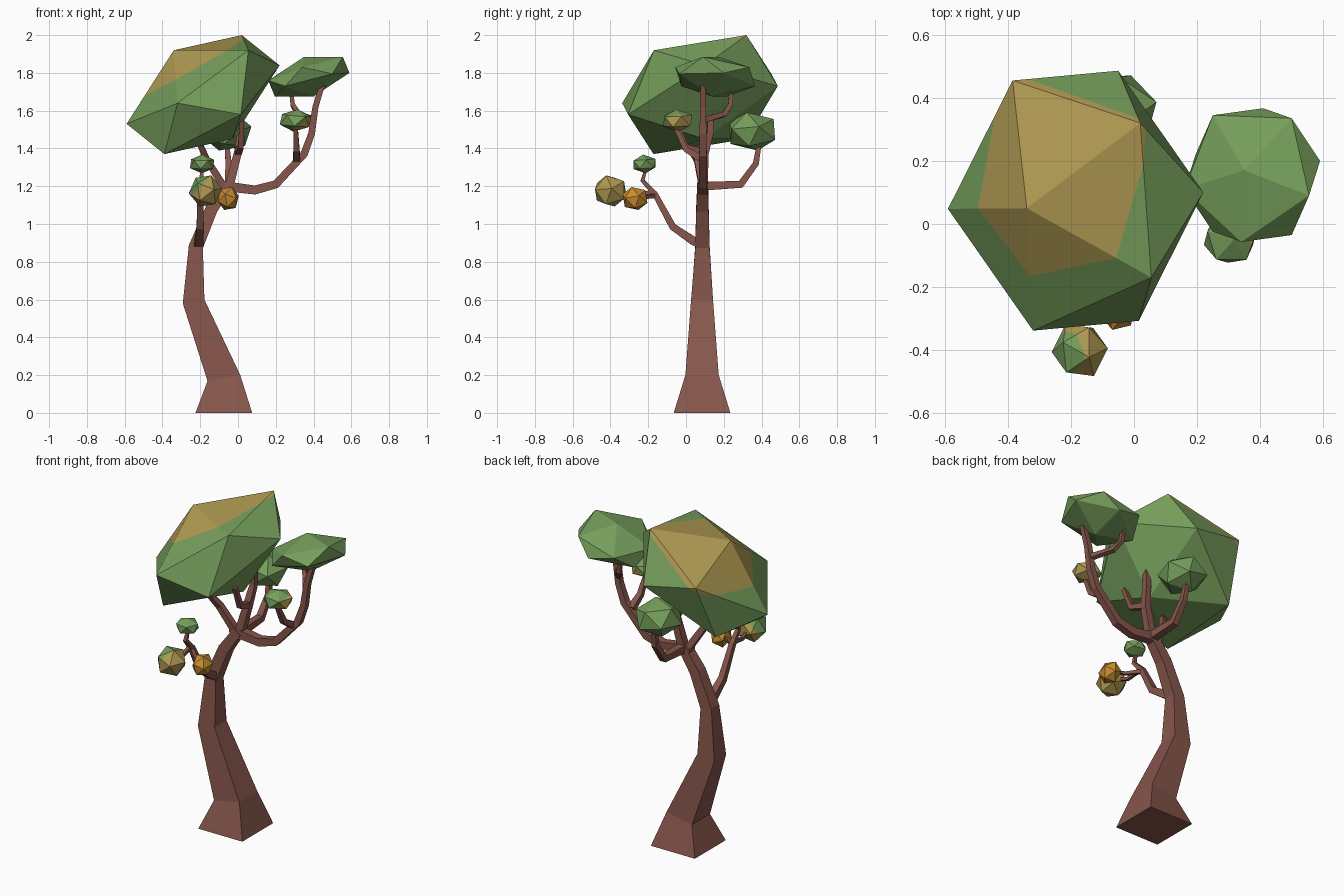
import bpy, bmesh
from mathutils import Vector, Euler, Matrix

if "Cube" in bpy.data.objects:
    bpy.data.objects.remove(bpy.data.objects["Cube"])


def material(name, rgb):
    m = bpy.data.materials.new(name)
    m.use_nodes = True
    m.diffuse_color = (*rgb, 1)
    m.node_tree.nodes["Principled BSDF"].inputs["Base Color"].default_value = (*rgb, 1)
    return m


BARK = material("bark brown", (.24, .093, .072))
GREEN = material("leaf green", (.18, .34, .105))
GOLD = material("leaf gold", (.43, .32, .085))
ORANGE = material("leaf orange", (.58, .26, .03))


def finish(name, bm, mats):
    bmesh.ops.recalc_face_normals(bm, faces=bm.faces)
    me = bpy.data.meshes.new(name)
    bm.to_mesh(me)
    bm.free()
    for m in mats:
        me.materials.append(m)
    ob = bpy.data.objects.new(name, me)
    bpy.context.collection.objects.link(ob)
    return ob


def limb(name, path, start, end, widths=None):
    """Square tube along a path, tapering between two half widths."""
    pts = [Vector(p) for p in path]
    n = len(pts)
    run = pts[-1] - pts[0]
    ref = Vector((0, 1, 0)) if abs(run.x) > abs(run.y) else Vector((1, 0, 0))
    bm = bmesh.new()
    rings = []
    for i, p in enumerate(pts):
        t = Vector()
        if i:
            t += (p - pts[i - 1]).normalized()
        if i < n - 1:
            t += (pts[i + 1] - p).normalized()
        t.normalize()
        a = (ref - t * ref.dot(t)).normalized()
        b = t.cross(a)
        h = widths[i] if widths else start + (end - start) * i / (n - 1)
        rings.append([bm.verts.new(p + h * (sa * a + sb * b))
                      for sa, sb in ((1, 1), (-1, 1), (-1, -1), (1, -1))])
    for lo, hi in zip(rings, rings[1:]):
        for k in range(4):
            j = (k + 1) % 4
            bm.faces.new((lo[k], lo[j], hi[j], hi[k]))
    bm.faces.new(rings[0])
    bm.faces.new(rings[-1])
    return finish(name, bm, [BARK])


def paint(bm, point, normal):
    """Cut the leaf clump with a plane and colour the side the normal faces."""
    point, normal = Vector(point), Vector(normal).normalized()
    bmesh.ops.bisect_plane(bm, geom=bm.verts[:] + bm.edges[:] + bm.faces[:],
                           plane_co=point, plane_no=normal)
    for f in bm.faces:
        if (f.calc_center_median() - point).dot(normal) > 0:
            f.material_index = 1


def crown(name, centre, corners, mats, cut=None):
    """Twenty-sided clump from six corners and their opposites."""
    c = Vector(centre)
    bm = bmesh.new()
    for p in corners:
        bm.verts.new(p)
        bm.verts.new(2 * c - Vector(p))
    bmesh.ops.convex_hull(bm, input=bm.verts[:])
    if cut:
        paint(bm, *cut)
    return finish(name, bm, mats)


def clump(name, centre, size, turn, mats, cut=None):
    bm = bmesh.new()
    bmesh.ops.create_icosphere(bm, subdivisions=1, radius=1)
    bm.transform(Matrix.Translation(centre) @ Matrix.Diagonal((*size, 1))
                 @ Euler(turn).to_matrix().to_4x4())
    if cut:
        paint(bm, *cut)
    return finish(name, bm, mats)


# Trunk
limb("trunk", [(-.075, .085, 0), (-.075, .085, .185), (-.235, .085, .59),
               (-.223, .087, .88), (-.14, .087, 1.08), (-.05, .088, 1.21)],
     0, 0, [.15, .088, .058, .038, .033, .028])

# Large side branch and its twigs
limb("side_branch", [(-.1, .09, 1.18), (-.03, .09, 1.195), (.09, .09, 1.18), (.2, .09, 1.21),
                     (.35, .09, 1.37), (.39, .09, 1.48), (.41, .09, 1.62), (.45, .09, 1.75)],
     .028, .014)
limb("side_upper_twig", [(.4, .09, 1.55), (.32, .2, 1.58), (.29, .235, 1.63), (.28, .24, 1.71)],
     .015, .01)
limb("side_front_twig", [(.31, .09, 1.34), (.31, 0, 1.395), (.305, -.06, 1.52)], .02, .011)

# Upper branches under the main crown
limb("middle_branch", [(-.05, .09, 1.19), (0, .1, 1.38), (.015, .13, 1.49), (.02, .13, 1.62)],
     .024, .014)
limb("middle_front_twig", [(0, .1, 1.38), (.015, 0, 1.41), (.02, -.06, 1.55)], .018, .012)
limb("left_branch", [(-.07, .09, 1.19), (-.165, .06, 1.34), (-.2, .01, 1.42), (-.2, -.02, 1.52)],
     .02, .012)
limb("back_branch", [(-.05, .08, 1.2), (-.05, .29, 1.21), (-.05, .37, 1.32), (-.06, .39, 1.44)],
     .024, .012)

# Low front branch and its twigs
limb("low_branch", [(-.215, .09, .89), (-.205, .04, .91), (-.2, -.07, .985), (-.2, -.165, 1.16),
                    (-.195, -.23, 1.23), (-.19, -.21, 1.3)], .027, .007)
limb("low_gold_twig", [(-.2, -.18, 1.17), (-.19, -.28, 1.15), (-.17, -.36, 1.17)], .011, .007)
limb("low_orange_twig", [(-.2, -.165, 1.15), (-.13, -.23, 1.14), (-.06, -.26, 1.14)], .011, .007)

# Main crown with a gold cap
crown("main_crown", (-.185, .074, 1.685),
      [(.02, .32, 2), (-.34, .05, 1.92), (.055, -.17, 1.92),
       (.22, .1, 1.84), (-.32, -.338, 1.64), (-.385, .455, 1.79)],
      [GREEN, GOLD], ((-.51, .05, 1.67), (-.49, -.03, .87)))

# Flat side crown
crown("side_crown", (.375, .155, 1.78),
      [(.35, .17, 1.885), (.555, .09, 1.885), (.59, .2, 1.8),
       (.34, -.057, 1.83), (.5, .335, 1.83), (.25, .345, 1.765)], [GREEN])

# Small leaf clumps
clump("back_clump", (-.06, .35, 1.49), (.14, .145, .108), (.3, .2, .4), [GREEN])
clump("side_front_clump", (.305, -.045, 1.548), (.092, .09, .06), (.1, .1, .3),
      [GREEN, GOLD], ((.32, -.045, 1.54), (.6, .3, -.7)))
clump("low_green_clump", (-.19, -.22, 1.318), (.072, .07, .05), (.1, 0, .2), [GREEN])
clump("low_gold_clump", (-.172, -.4, 1.175), (.09, .095, .09), (.3, .3, .2),
      [GREEN, GOLD], ((-.18, -.4, 1.23), (.75, .1, -.65)))
clump("low_orange_clump", (-.052, -.27, 1.135), (.06, .073, .067), (.4, .2, .5), [ORANGE])
